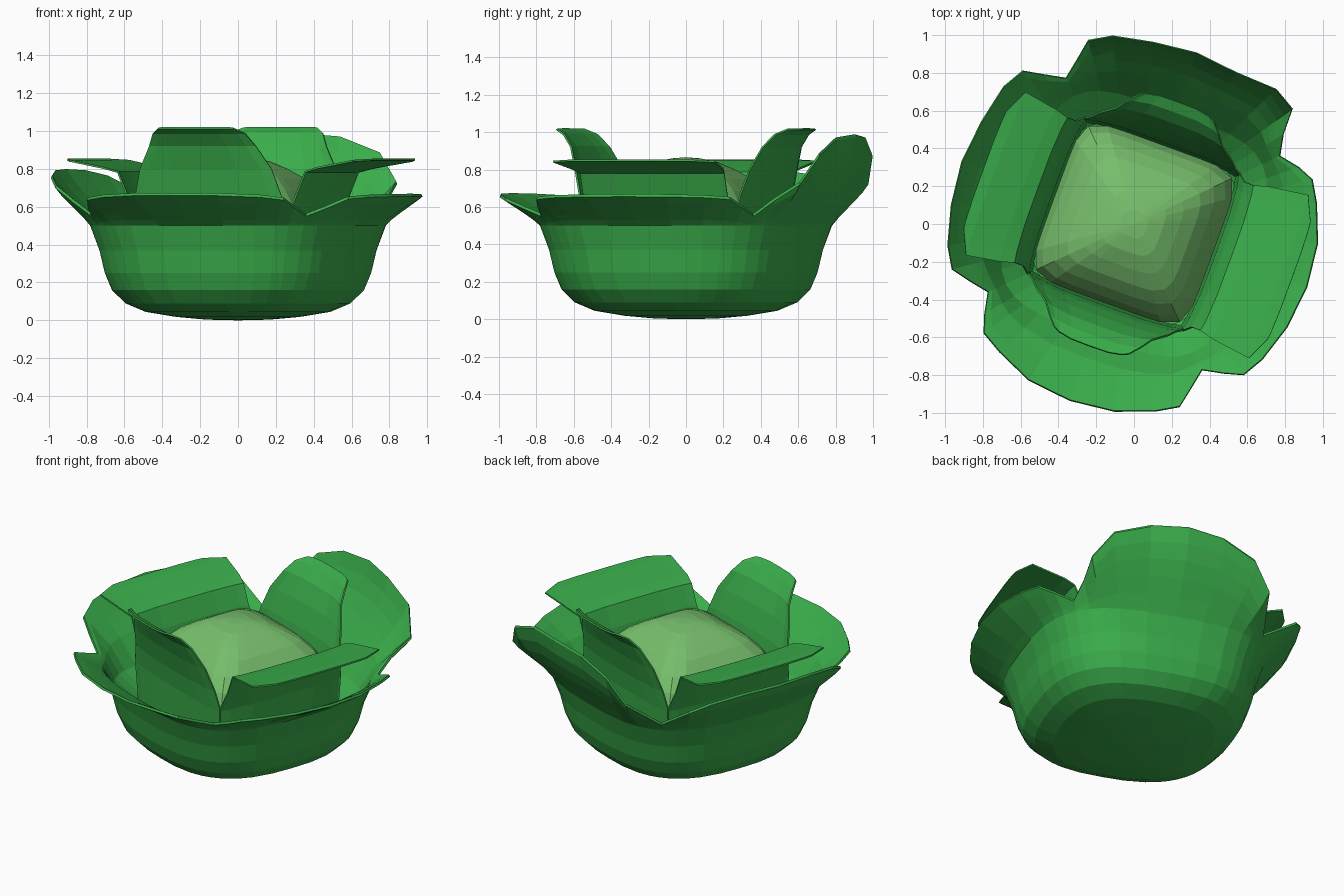
import bpy
import bmesh
from math import sin, cos, radians

cube = bpy.data.objects.get("Cube")
if cube:
    bpy.data.objects.remove(cube)

TURN = -20  # twist of the whole plant around its axis


def material(name, color):
    m = bpy.data.materials.new(name)
    m.use_nodes = True
    m.diffuse_color = (*color, 1)
    m.node_tree.nodes["Principled BSDF"].inputs["Base Color"].default_value = (*color, 1)
    return m


leaf_green = material("leaf green", (0.042, 0.42, 0.07))
heart_green = material("pale heart green", (0.185, 0.52, 0.15))


def squircle(deg, power):
    """Radius of a rounded unit square in a direction measured from a side."""
    a = radians(deg)
    return (abs(cos(a)) ** power + abs(sin(a)) ** power) ** (-1 / power)


def polar(radius, deg, z):
    a = radians(deg + TURN)
    return (radius * cos(a), radius * sin(a), z)


def grid_object(name, rows, mat, closed=False, thickness=0):
    """Skin rows of points running upward; columns run anticlockwise."""
    bm = bmesh.new()
    verts = [[bm.verts.new(p) for p in row] for row in rows]
    n = len(rows[0])
    for low, high in zip(verts, verts[1:]):
        for i in range(n if closed else n - 1):
            j = (i + 1) % n
            bm.faces.new((low[i], low[j], high[j], high[i]))
    bmesh.ops.remove_doubles(bm, verts=bm.verts, dist=0.0005)
    mesh = bpy.data.meshes.new(name)
    bm.to_mesh(mesh)
    bm.free()
    obj = bpy.data.objects.new(name, mesh)
    bpy.context.collection.objects.link(obj)
    mesh.materials.append(mat)
    if thickness:
        mod = obj.modifiers.new("thickness", "SOLIDIFY")
        mod.thickness = thickness
        mod.offset = -1


# Outer leaves: one bowl that opens into four flared leaves
# Half a leaf rim, centre to notch: angle, radius, share of centre height
RIM = [(0, 0.977, 1), (14, 0.98, 0.93), (26.5, 0.985, 0.6),
       (34, 0.985, 0), (39, 0.925, 0), (45, 0.855, 0)]
# Right, back, left, front: centre height, end height, widening of first end, middle, last end
LEAVES = [(0.655, 0.64, 1.005, 1, 0.99), (0.975, 0.72, 1.055, 0.99, 1.02),
          (0.785, 0.70, 1.02, 0.995, 1.01), (0.66, 0.635, 1, 1.02, 1.015)]
NOTCH_Z = 0.55
BASE_A, BASE_Z = 0.725, 0.5

columns = []
for side, (mid, end, first, middle, last) in enumerate(LEAVES):
    for sign, part, widen in ((-1, RIM[:0:-1], first), (1, RIM[:-1], last)):
        for ang, rad, share in part:
            z = end + (mid - end) * share
            if ang == 45:
                z = NOTCH_Z
            elif ang == 39:
                z = (end + NOTCH_Z) / 2
            elif ang > 20:
                rad *= widen
            else:
                rad *= middle
            columns.append((side * 90 + sign * ang, rad, z))


def leaf_row(s, inset=0, lift=0):
    """Ring of points a share s of the way from bowl to leaf rim."""
    row = []
    for d, rad, top in columns:
        base = BASE_A * squircle(d, 3.1)
        bend = 1 - (1 - s ** 1.15) ** (1 + 2.2 * max(0, top - 0.62))
        row.append(polar(base + (rad - base) * bend - inset, d,
                         BASE_Z + (top - BASE_Z) * s + lift))
    return row


BOWL = [(0, 0), (0.16, 0.004), (0.31, 0.018), (0.465, 0.045), (0.565, 0.09),
        (0.63, 0.16), (0.663, 0.25), (0.685, 0.37), (BASE_A, BASE_Z)]
rows = [[polar(a * squircle(d, 2.6 + z), d, z) for d, _, _ in columns]
        for a, z in BOWL]
rows += [leaf_row(s) for s in (0.2, 0.4, 0.6, 0.8, 1)]
# Inner face of the leaves, dropping to the foot of the inner walls
rows.append(leaf_row(1, 0.006, 0.014))
rows += [leaf_row(s, 0.018, 0.012) for s in (0.8, 0.6, 0.4, 0.2)]
rows += [[polar(a * squircle(d, 4), d, z) for d, _, _ in columns]
         for a, z in ((0.63, 0.40), (0.48, 0.25))]
grid_object("outer_leaves", rows, leaf_green, closed=True)


# Inner leaves: four walls around the heart, two upright and two folded out
def inner_leaf(name, side, profile):
    steps = [-1, -0.85, -0.5, 0, 0.5, 0.85, 1]
    rows = []
    for half, out, z, droop in profile:
        row = []
        for u in steps:
            t, n = half * u, out - droop * u ** 4
            a = radians(side * 90 + TURN)
            row.append((n * cos(a) - t * sin(a), n * sin(a) + t * cos(a), z))
        rows.append(row)
    grid_object(name, rows, leaf_green, thickness=0.01)


# Profile rows: half width, distance out, height, rounding at the ends
WALL = [(0.43, 0.455, 0.24, 0.03), (0.445, 0.47, 0.535, 0.03)]
UPRIGHT = WALL + [(0.41, 0.49, 0.66, 0.03), (0.37, 0.53, 0.80, 0.03),
                  (0.30, 0.58, 0.92, 0.03), (0.26, 0.635, 0.985, 0.03),
                  (0.21, 0.69, 1.012, 0.03)]


def folded(reach):
    return WALL + [(0.41, 0.50, 0.66, 0.02), (0.41, 0.55, 0.78, 0.02),
                   (0.43, 0.62, 0.80, 0.02), (0.46, reach - 0.06, 0.838, 0.01),
                   (0.33, reach, 0.844, 0.01)]


inner_leaf("right_inner_leaf", 0, folded(0.885))
inner_leaf("back_inner_leaf", 1, UPRIGHT)
inner_leaf("left_inner_leaf", 2, folded(0.85))
inner_leaf("front_inner_leaf", 3, UPRIGHT)


# Heart: a soft square dome
DOME = [(0.445, 0.3), (0.445, 0.52), (0.415, 0.61), (0.365, 0.685), (0.305, 0.75),
        (0.23, 0.80), (0.15, 0.84), (0.07, 0.86), (0, 0.866)]
rows = []
for a, z in DOME:
    power = 2.5 + 11 * a
    rows.append([polar(a * squircle(d, power), d, z) for d in range(-45, 315, 10)])
grid_object("heart", rows, heart_green, closed=True)
